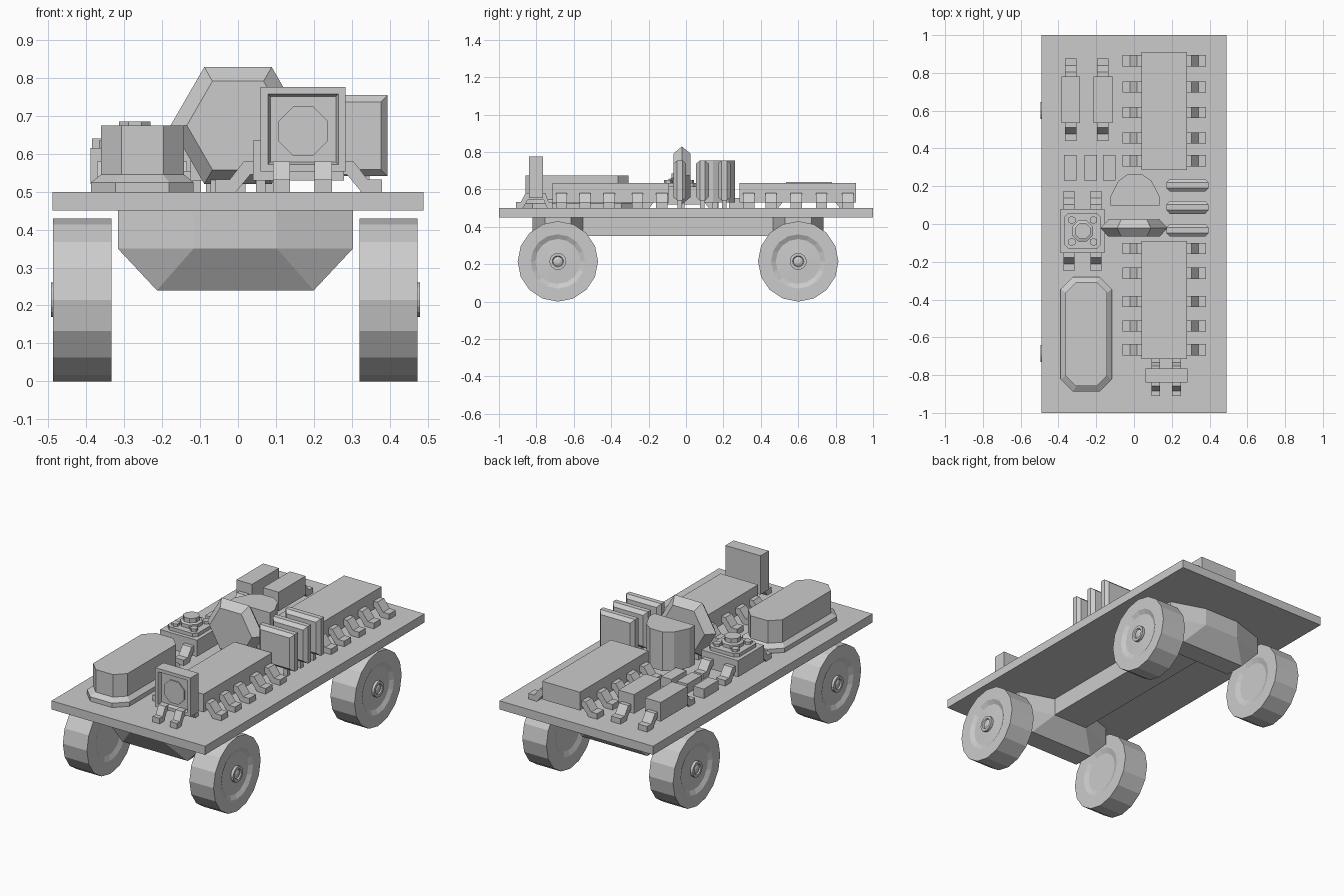
import bpy, bmesh
from math import cos, sin, pi

if "Cube" in bpy.data.objects:
    bpy.data.objects.remove(bpy.data.objects["Cube"])


def loft(name, rings):
    """Skin equal-length rings of 3D points and cap both ends."""
    bm = bmesh.new()
    vs = [[bm.verts.new(p) for p in r] for r in rings]
    n = len(rings[0])
    for a, b in zip(vs, vs[1:]):
        for i in range(n):
            j = (i + 1) % n
            bm.faces.new((a[i], a[j], b[j], b[i]))
    bm.faces.new(vs[0])
    bm.faces.new(vs[-1])
    return finish(name, bm)


def finish(name, bm):
    bmesh.ops.recalc_face_normals(bm, faces=bm.faces[:])
    me = bpy.data.meshes.new(name)
    bm.to_mesh(me)
    bm.free()
    ob = bpy.data.objects.new(name, me)
    bpy.context.collection.objects.link(ob)
    return ob


def box(name, x0, x1, y0, y1, z0, z1):
    sq = [(x0, y0), (x1, y0), (x1, y1), (x0, y1)]
    return loft(name, [[(x, y, z) for x, y in sq] for z in (z0, z1)])


def poly(n, r, turn=0.0):
    return [(r * sin(2 * pi * (i + turn) / n), r * cos(2 * pi * (i + turn) / n)) for i in range(n)]


def cut_rect(x0, x1, y0, y1, c):
    """Rectangle with its four corners cut off."""
    return [(x0 + c, y0), (x1 - c, y0), (x1, y0 + c), (x1, y1 - c),
            (x1 - c, y1), (x0 + c, y1), (x0, y1 - c), (x0, y0 + c)]


LEG = [(-.01, .58), (.025, .58), (.062, .532), (.1, .532), (.1, .5), (.045, .5), (.008, .545), (-.01, .545)]


def leg(name, x, y, dx, dy, w=.06, s=1.0):
    """Bent solder leg leaving (x, y) in direction (dx, dy)."""
    h = w / 2
    loft(name, [[(x + d * s * dx + k * dy, y + d * s * dy + k * dx, z) for d, z in LEG] for k in (-h, h)])


# Circuit board chassis
box("board", -.49, .49, -1, 1, .45, .5)

# Axle housings and the beam joining them
CX = -.007
for name, cy in (("front_axle_housing", -.685), ("rear_axle_housing", .6)):
    bm = bmesh.new()
    for sx in (-1, 1):
        for sy in (-1, 1):
            bm.verts.new((CX + sx * .207, cy + sy * .06, .24))
            for z in (.35, .45):
                bm.verts.new((CX + sx * .11, cy + sy * .135, z))
                bm.verts.new((CX + sx * .31, cy + sy * .07, z))
    bmesh.ops.convex_hull(bm, input=bm.verts[:])
    bmesh.ops.dissolve_limit(bm, angle_limit=.01, verts=bm.verts[:], edges=bm.edges[:])
    finish(name, bm)
box("chassis_beam", CX - .11, CX + .11, -.6, .52, .35, .451)

# Sixteen-sided wheels with dished faces and hubs
WHEEL = [(-.066, .11), (-.077, .14), (-.077, .215), (.077, .215), (.077, .145), (.064, .12),
         (.068, .045), (.083, .045), (.083, .03), (.076, .026), (.082, .012)]
for side, sx in (("right", 1), ("left", -1)):
    for end, cy in (("front", -.685), ("rear", .6)):
        loft(f"{end}_{side}_wheel",
             [[(CX + sx * (.404 + d), cy + a, .215 + b) for a, b in poly(16, r)] for d, r in WHEEL])

# Two ten-legged chips
for name, y0, y1, ys in (("rear_chip", .285, .91, (.865, .725, .59, .455, .335)),
                         ("front_chip", -.715, -.09, (-.13, -.26, -.41, -.54, -.665))):
    box(name, .04, .28, y0, y1, .53, .635)
    for y in ys:
        leg(name + "_leg", .28, y, 1, 0)
        leg(name + "_leg", .04, y, -1, 0)

# Upright lamp at the front with a recessed face
LX, LZ = .172, .665
loft("lamp_box", [[(LX + sx * h, y, LZ + sz * h) for sx, sz in ((-1, -1), (1, -1), (1, 1), (-1, 1))]
                  for y, h in ((-.765, .112), (-.84, .112), (-.84, .093), (-.822, .086))])
loft("lamp_lens", [[(LX + a, y, LZ - .005 + b) for a, b in poly(8, .07, .5)] for y in (-.815, -.828)])
for x in (.115, .225):
    leg("lamp_leg", x, -.84, 0, -1, .045, .7)
    leg("lamp_leg", x, -.765, 0, 1, .045, .5)
    box("lamp_leg_top", x - .022, x + .022, -.845, -.76, .545, .58)

# Oscillator can on its flange
outer = cut_rect(-.388, -.117, -.887, -.28, .065)
inner = cut_rect(-.362, -.142, -.858, -.308, .055)
loft("oscillator_can", [[(x, y, z) for x, y in p] for p, z in
                        ((outer, .5), (outer, .525), (inner, .545), (inner, .675))])

# Push button
BX, BY = -.272, -.037
box("button_body", BX - .117, BX + .117, BY - .117, BY + .117, .52, .615)
plate = cut_rect(BX - .095, BX + .095, BY - .095, BY + .095, .02)
loft("button_plate", [[(x, y, z) for x, y in plate] for z in (.61, .635)])
loft("button_cap", [[(BX + a, BY + b, z) for a, b in poly(8, r, .5)]
                    for z, r in ((.63, .06), (.655, .06), (.66, .045), (.685, .045))])
for sx in (-1, 1):
    for sy in (-1, 1):
        loft("button_peg", [[(BX + sx * .058 + a, BY + sy * .058 + b, z) for a, b in poly(6, .022)]
                            for z in (.63, .65)])
        leg("button_leg", BX + sx * .071, BY + sy * .117, 0, sy, .058, .95)

# Two diodes
for x in (-.335, -.165):
    box("diode", x - .05, x + .05, .535, .78, .53, .64)
    leg("diode_leg", x, .78, 0, 1, .06, .95)
    leg("diode_leg", x, .535, 0, -1, .06, .95)

# Three small surface-mount chips
for x in (-.337, -.23, -.13):
    box("small_chip", x - .033, x + .033, .23, .365, .5, .555)

# D-shaped transistor
half = [(.13, .098), (.13, .145), (.088, .228), (.04, .262)]
dee = [(.005 + x, y) for x, y in half] + [(.005 - x, y) for x, y in half[::-1]]
loft("transistor", [[(x, y, z) for x, y in dee] for z in (.53, .755)])
for x in (-.07, .005, .08):
    box("transistor_lead", x - .015, x + .015, .14, .17, .5, .54)

# Hexagonal disc capacitor with a raised rim
loft("disc_capacitor", [[(a, y, .675 + b) for a, b in poly(6, r, .5)]
                        for y, r in ((-.067, .135), (-.022, .178), (.024, .135))])
for x in (-.06, .06):
    box("disc_capacitor_lead", x - .013, x + .013, -.035, -.009, .5, .54)

# Three upright film capacitors with chamfered rims
for y in (-.033, .088, .205):
    loft("film_capacitor", [[(.283 + sx * (.112 - c), y + d, .648 + sz * (.107 - c))
                             for sx, sz in ((-1, -1), (1, -1), (1, 1), (-1, 1))]
                            for d, c in ((-.034, .018), (-.014, 0), (.014, 0), (.034, .018))])
    for x in (.23, .335):
        box("film_capacitor_lead", x - .012, x + .012, y - .012, y + .012, .5, .55)
